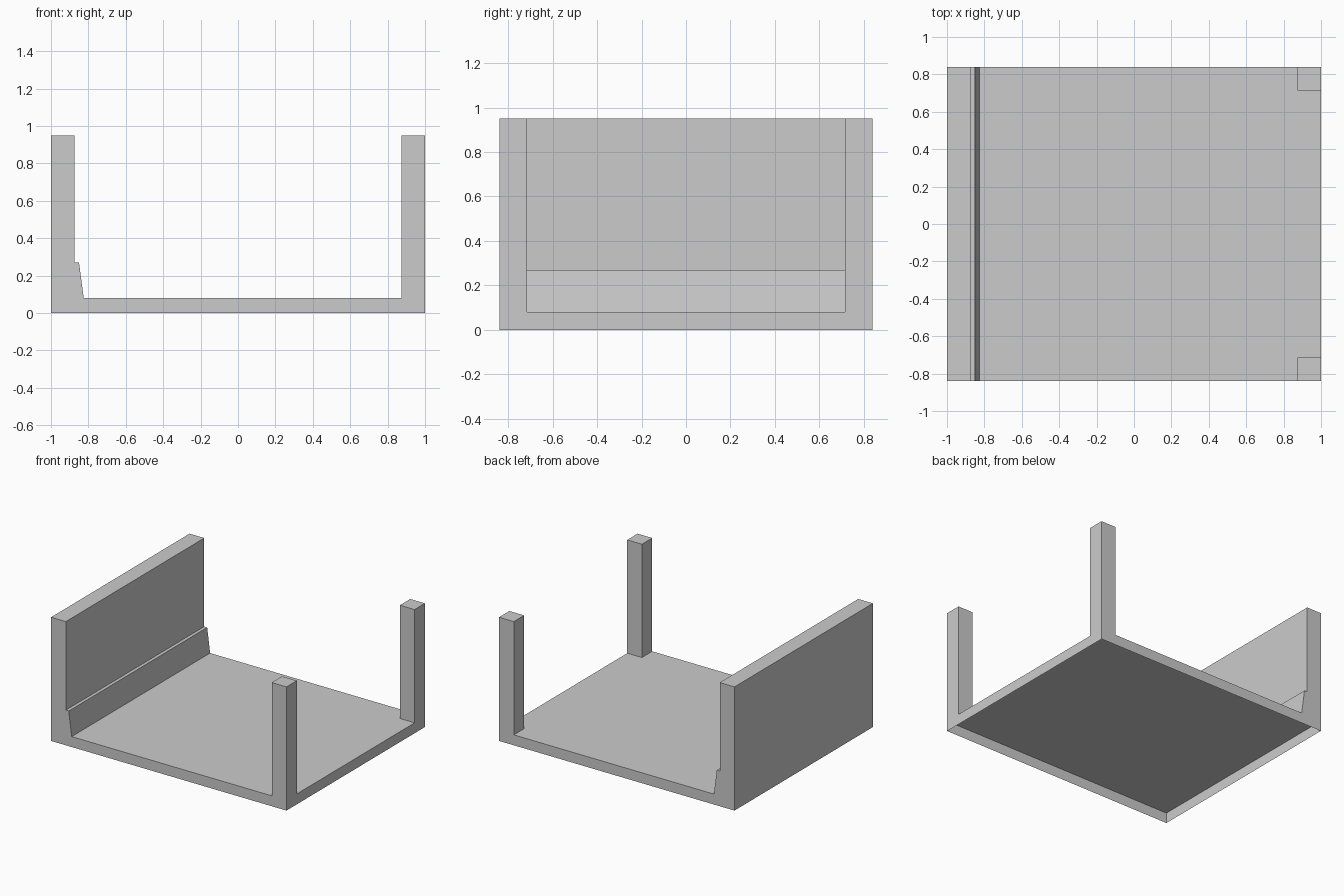
import bpy, bmesh

if "Cube" in bpy.data.objects:
    bpy.data.objects.remove(bpy.data.objects["Cube"])

W, D, H = 1.0, 0.84, 0.95   # half width, half depth, full height
FLOOR = 0.08                # floor level
POST = 0.125                # post and wall thickness


def finish(name, bm):
    bmesh.ops.remove_doubles(bm, verts=bm.verts, dist=1e-5)
    mesh = bpy.data.meshes.new(name)
    bm.to_mesh(mesh)
    bm.free()
    obj = bpy.data.objects.new(name, mesh)
    bpy.context.collection.objects.link(obj)
    return obj


def open_box(name, x0, x1, y0, y1, z0, z1):
    """Box without its underside."""
    bm = bmesh.new()
    bmesh.ops.create_cube(bm, size=1)
    for v in bm.verts:
        v.co.x = x1 if v.co.x > 0 else x0
        v.co.y = y1 if v.co.y > 0 else y0
        v.co.z = z1 if v.co.z > 0 else z0
    bm.normal_update()
    bottom = [f for f in bm.faces if f.normal.z < -0.5]
    bmesh.ops.delete(bm, geom=bottom, context='FACES_ONLY')
    return finish(name, bm)


# Tray floor with a thin skirt, hollow underneath
open_box("floor_tray", -W, W, -D, D, 0, FLOOR)

# Two corner posts on the right
for label, s in (("front", -1), ("back", 1)):
    ys = sorted((s * D, s * (D - POST)))
    open_box(label + "_post", W - POST, W, ys[0], ys[1], FLOOR, H)

# Left wall with a sloped kick ledge, profile extruded along y
profile = [(-W, FLOOR), (-0.825, FLOOR), (-0.85, 0.27),
           (-W + POST, 0.27), (-W + POST, H), (-W, H)]
bm = bmesh.new()
face = bm.faces.new([bm.verts.new((x, -D, z)) for x, z in profile])
ext = bmesh.ops.extrude_face_region(bm, geom=[face], use_keep_orig=True)
verts = [g for g in ext["geom"] if isinstance(g, bmesh.types.BMVert)]
bmesh.ops.translate(bm, verts=verts, vec=(0, 2 * D, 0))
bmesh.ops.recalc_face_normals(bm, faces=bm.faces)
under = [f for f in bm.faces if f.normal.z < -0.9]
bmesh.ops.delete(bm, geom=under, context='FACES_ONLY')
finish("left_wall", bm)
